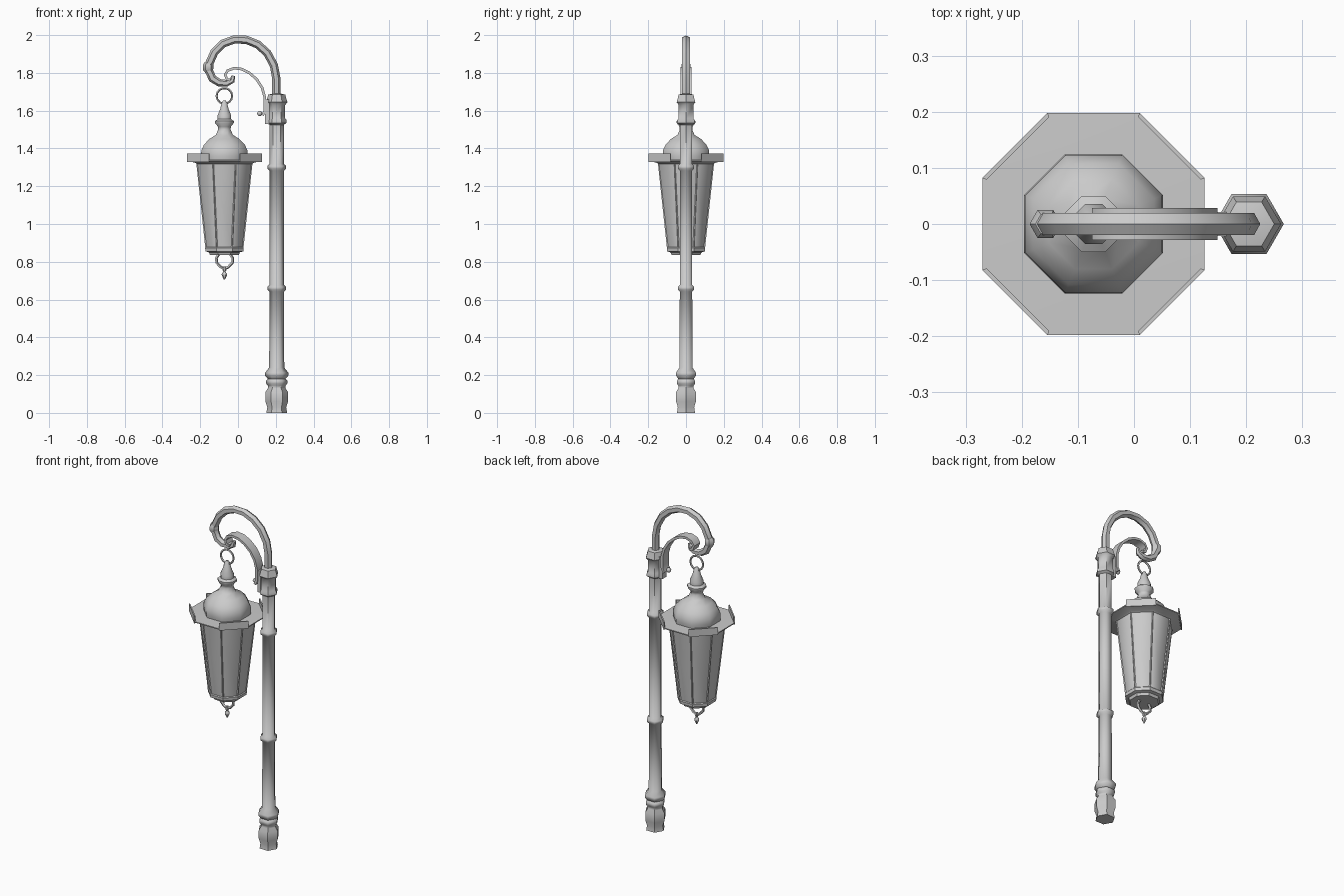
import bpy, bmesh, math
from mathutils import Vector

cube = bpy.data.objects.get("Cube")
if cube:
    bpy.data.objects.remove(cube)

metal = bpy.data.materials.new("grey metal")
metal.use_nodes = True
GREY = (0.6, 0.6, 0.6, 1)
metal.diffuse_color = GREY
metal.node_tree.nodes["Principled BSDF"].inputs["Base Color"].default_value = GREY

POST_X, LAMP_X = 0.205, -0.072
FLAT = math.cos(math.pi / 8)


def finish(name, bm, angle=40):
    bmesh.ops.recalc_face_normals(bm, faces=bm.faces)
    mesh = bpy.data.meshes.new(name)
    bm.to_mesh(mesh)
    bm.free()
    mesh.materials.append(metal)
    obj = bpy.data.objects.new(name, mesh)
    bpy.context.collection.objects.link(obj)
    bpy.ops.object.select_all(action='DESELECT')
    obj.select_set(True)
    bpy.context.view_layer.objects.active = obj
    bpy.ops.object.shade_smooth_by_angle(angle=math.radians(angle))
    return obj


def skin(bm, rings, closed=False):
    """Bridge a list of vertex rings; cap the ends unless closed."""
    n = len(rings[0])
    pairs = list(zip(rings, rings[1:]))
    if closed:
        pairs.append((rings[-1], rings[0]))
    for a, b in pairs:
        for i in range(n):
            j = (i + 1) % n
            bm.faces.new((a[i], a[j], b[j], b[i]))
    if not closed:
        bm.faces.new(rings[0])
        bm.faces.new(rings[-1])


def turned(name, x, profile, sides, angle=50):
    """Turned part from (flat or corner radius, z) points."""
    bm = bmesh.new()
    octa = sides == 8
    turn, grow = (math.pi / 8, 1 / FLAT) if octa else (0, 1)
    rings = []
    for r, z in profile:
        angles = [turn + math.tau * i / sides for i in range(sides)]
        rings.append([bm.verts.new((x + r * grow * math.cos(a), r * grow * math.sin(a), z))
                      for a in angles])
    skin(bm, rings)
    return finish(name, bm, angle)


def swept(name, path, thick, wide, sides=6, closed=False, turn=0.0):
    """Sweep a section along a path of (x, z) points in the plane y = 0."""
    bm = bmesh.new()
    pts = [Vector((x, 0, z)) for x, z in path]
    n, rings = len(pts), []
    for i, p in enumerate(pts):
        before = pts[i - 1] if i or closed else p
        after = pts[(i + 1) % n] if i < n - 1 or closed else p
        tangent = (after - before).normalized()
        normal = Vector((-tangent.z, 0, tangent.x))
        t = thick[i] if isinstance(thick, list) else thick
        w = wide[i] if isinstance(wide, list) else wide
        angles = [turn + math.tau * k / sides for k in range(sides)]
        rings.append([bm.verts.new(p + normal * t * math.cos(a) + Vector((0, w * math.sin(a), 0)))
                      for a in angles])
    skin(bm, rings, closed)
    return finish(name, bm, 50)


def ball(name, x, z, r):
    bm = bmesh.new()
    bmesh.ops.create_uvsphere(bm, u_segments=8, v_segments=6, radius=r)
    bmesh.ops.translate(bm, verts=bm.verts, vec=(x, 0, z))
    return finish(name, bm, 60)


# Six-sided post with moulded base, collars and head
base = [(.055, 0), (.05, .03), (.06, .06), (.06, .11), (.047, .13), (.047, .145),
        (.056, .155), (.056, .17), (.047, .18), (.062, .198), (.062, .212), (.04, .24)]
collars = []
for z in (.66, 1.30):
    collars += [(.038, z - .018), (.05, z - .007), (.05, z + .007), (.038, z + .018)]
head = [(.038, 1.525), (.052, 1.535), (.052, 1.55), (.045, 1.56), (.045, 1.63),
        (.057, 1.645), (.052, 1.66), (.045, 1.685), (.022, 1.69)]
turned("post", POST_X, base + collars + head, 6)

# Curled arm over the lantern, with a bead on the curl
arm = [(.203, 1.67), (.203, 1.77), (.19, 1.84), (.155, 1.905), (.105, 1.95), (.045, 1.975),
       (-.02, 1.977), (-.08, 1.955), (-.125, 1.91), (-.152, 1.85), (-.153, 1.81),
       (-.135, 1.77), (-.1, 1.748), (-.06, 1.745), (-.03, 1.76), (-.025, 1.785)]
swept("arm", arm, [.022] * 12 + [.02, .018, .015, .01], [.023] * 12 + [.02, .018, .015, .01])
swept("arm_bead", [(-.156, 1.855), (-.158, 1.84), (-.158, 1.82), (-.153, 1.805)],
      [.02, .028, .028, .02], [.02, .029, .029, .02])

# Flat ribbon brace under the arm, ending in a small ball
ribbon = [(.13, 1.575), (.142, 1.60), (.142, 1.67), (.128, 1.72), (.10, 1.765), (.06, 1.80),
          (.02, 1.82), (-.02, 1.825), (-.055, 1.812), (-.068, 1.79), (-.058, 1.765), (-.04, 1.762)]
swept("brace", ribbon, .01, .04, sides=4, turn=math.pi / 4)
swept("brace_plate", [(.155, 1.53), (.155, 1.66)], .016, .03, sides=4, turn=math.pi / 4)
ball("brace_ball", .115, 1.585, .014)

# Hanging ring
ring = [(LAMP_X + .042 * math.cos(math.tau * i / 14), 1.678 + .042 * math.sin(math.tau * i / 14))
        for i in range(14)]
swept("hanging_ring", ring, .006, .006, sides=5, closed=True)

# Lantern roof: dome, neck and spire
turned("lantern_roof", LAMP_X,
       [(.12, 1.335), (.124, 1.36), (.122, 1.39), (.108, 1.42), (.08, 1.45), (.045, 1.472),
        (.033, 1.50), (.034, 1.515), (.05, 1.535), (.05, 1.545), (.036, 1.555), (.036, 1.575),
        (.022, 1.61), (.015, 1.64), (.006, 1.655)], 8)

# Lantern brim with upright plates on its diagonal edges
turned("lantern_brim", LAMP_X, [(.145, 1.318), (.155, 1.324), (.198, 1.334), (.198, 1.34), (.12, 1.342)], 8, 30)
for side, ang in (("front_left", -45), ("back_left", 45), ("back_right", 135), ("front_right", 225)):
    bm = bmesh.new()
    corners = []
    for a in (ang - 22.5, ang + 22.5):
        for r in (.191, .198):
            for z in (1.328, 1.372):
                a_rad = math.radians(a)
                corners.append(bm.verts.new((LAMP_X + r / FLAT * math.cos(a_rad),
                                             r / FLAT * math.sin(a_rad), z)))
    bmesh.ops.convex_hull(bm, input=corners)
    finish("brim_plate_" + side, bm, 30)

# Tapered body, slim corner bars and lower rim
turned("lantern_body", LAMP_X, [(.146, 1.325), (.097, .87)], 8)
for i in range(8):
    a = math.pi / 8 + math.tau * i / 8
    out = Vector((math.cos(a), math.sin(a), 0))
    across = Vector((-out.y, out.x, 0))
    bm = bmesh.new()
    for r, z in ((.146, 1.322), (.097, .86)):
        mid = Vector((LAMP_X, 0, z)) + out * r / FLAT
        for offset in (out * .003, across * .005 - out * .004, -across * .005 - out * .004):
            bm.verts.new(mid + offset)
    bmesh.ops.convex_hull(bm, input=bm.verts[:])
    finish("corner_bar_%d" % (i + 1), bm)
turned("lantern_base", LAMP_X, [(.096, .88), (.102, .873), (.1, .855), (.082, .85), (.076, .835)], 8, 30)

# Bent hooks and drop finial beneath the lantern
for name, s in (("hook_right", -1), ("hook_left", 1)):
    hook = [(LAMP_X + s * d, z) for d, z in ((.03, .84), (.043, .82), (.042, .795), (.02, .772), (0, .762))]
    swept(name, hook, .008, .008, sides=5)
turned("finial", LAMP_X, [(.008, .775), (.01, .755), (.005, .748), (.015, .735), (.013, .727), (.003, .706)], 6)
